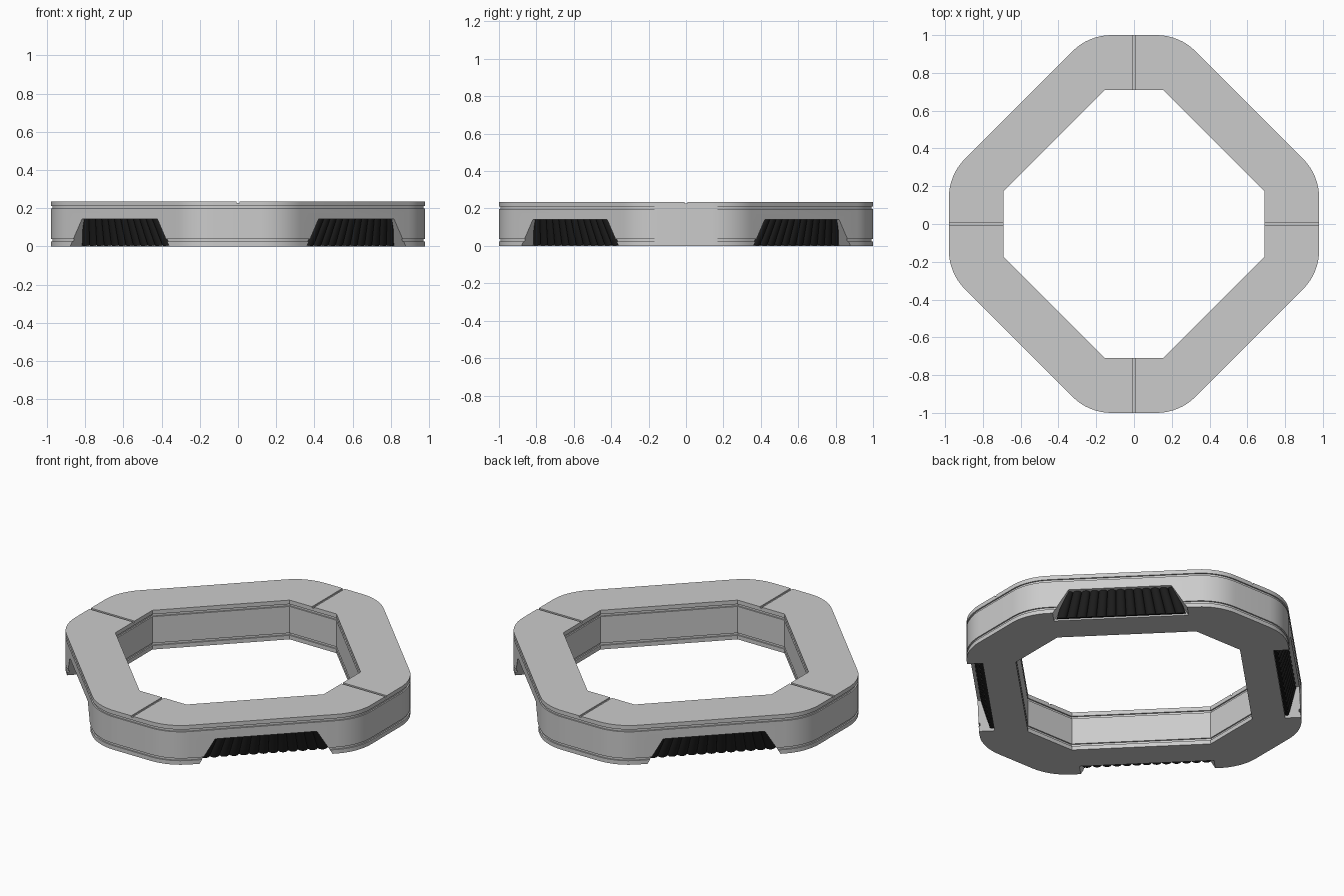
import bpy, bmesh
from math import pi, sin, cos, sqrt
from mathutils import Matrix

if "Cube" in bpy.data.objects:
    bpy.data.objects.remove(bpy.data.objects["Cube"])

H = 0.235
GROOVE = 0.008


def make_obj(name, loops, matrix=None):
    """Stack equal-length loops into a closed solid."""
    bm = bmesh.new()
    rows = [[bm.verts.new(p) for p in loop] for loop in loops]
    n = len(rows[0])
    for a, b in zip(rows, rows[1:]):
        for i in range(n):
            j = (i + 1) % n
            bm.faces.new((a[i], a[j], b[j], b[i]))
    bm.faces.new(rows[0][::-1])
    bm.faces.new(rows[-1])
    if matrix:
        bm.transform(matrix)
    bmesh.ops.recalc_face_normals(bm, faces=bm.faces)
    me = bpy.data.meshes.new(name)
    bm.to_mesh(me)
    bm.free()
    ob = bpy.data.objects.new(name, me)
    bpy.context.collection.objects.link(ob)
    return ob


def four_way(quarter):
    """Mirror a first-quadrant point run into a full closed loop."""
    q = quarter
    return (q + [(x, -y) for x, y in reversed(q)] +
            [(-x, -y) for x, y in q] + [(-x, y) for x, y in reversed(q)])


def outer_loop(off, z):
    r, seg, pts = 0.29 - off, 8, []
    for cx, cy, start in ((0.12, 0.71, pi / 2), (0.69, 0.14, pi / 4)):
        for i in range(seg + 1):
            a = start - pi / 4 * i / seg
            pts.append((cx + r * cos(a), cy + r * sin(a)))
    return [(x, y, z) for x, y in four_way(pts)]


def inner_loop(off, z):
    k = off * 0.414
    return [(x, y, z) for x, y in four_way([(0.155 + k, 0.71 + off), (0.69 + off, 0.175 + k)])]


def grooved(z0, z1):
    """Offsets and heights of a wall with two thin grooves."""
    g = GROOVE
    return [(0, z0), (0, 0.024), (g, 0.024), (g, 0.038), (0, 0.038),
            (0, 0.197), (g, 0.197), (g, 0.211), (0, 0.211), (0, z1)]


def box(name, sx, sy, cx, cy, z0, z1):
    c = [(cx - sx, cy - sy), (cx + sx, cy - sy), (cx + sx, cy + sy), (cx - sx, cy + sy)]
    return make_obj(name, [[(x, y, z) for x, y in c] for z in (z0, z1)])


# ring frame and its octagonal opening
frame = make_obj("ring_frame", [outer_loop(o, z) for o, z in grooved(0, H)])
cutters = [make_obj("opening_cutter", [inner_loop(o, z) for o, z in grooved(-0.1, H + 0.1)])]

# shallow seams across the four short arms
for s in (-1, 1):
    cutters.append(box("seam_cutter", 0.007, 0.2, 0, s * 0.86, H - 0.008, H + 0.05))
    cutters.append(box("seam_cutter", 0.2, 0.007, s * 0.86, 0, H - 0.008, H + 0.05))

black = bpy.data.materials.new("black_rubber")
black.diffuse_color = (0.012, 0.012, 0.012, 1)
black.use_nodes = True
black.node_tree.nodes["Principled BSDF"].inputs["Base Color"].default_value = black.diffuse_color

# trapezoid recesses on the diagonal sides, each with a ribbed tilted grip
FACE = (0.12 + 0.71) / sqrt(2) + 0.29
trapezoid = [(-0.379, -0.02), (0.379, -0.02), (0.28, 0.142), (-0.28, 0.142)]
RIBS, HALF, SEG = 13, 0.352, 8
pitch = 2 * HALF / RIBS
section = [(HALF, -0.07), (-HALF, -0.07)]
for k in range(RIBS):
    for i in range(SEG):
        a = pi * i / SEG
        section.append((-HALF + pitch * (k + 0.5 - 0.5 * cos(a)), 0.02 * sin(a)))
section.append((HALF, 0))
tilt = 0.30

for qx, qy, side in ((1, 1, "back_right"), (-1, 1, "back_left"),
                     (-1, -1, "front_left"), (1, -1, "front_right")):
    # local x along the side, local y outward
    out = (qx / sqrt(2), qy / sqrt(2))
    m = Matrix(((out[1], out[0], 0, 0), (-out[0], out[1], 0, 0), (0, 0, 1, 0), (0, 0, 0, 1)))
    cutters.append(make_obj("recess_cutter", [[(x, y, z) for x, z in trapezoid]
                                              for y in (FACE - 0.085, FACE + 0.1)], m))
    loops = []
    for d in (0.0, 0.15):
        loops.append([(x, FACE - 0.08 + y * cos(tilt) + d * sin(tilt),
                       0.008 - y * sin(tilt) + d * cos(tilt)) for x, y in section])
    # narrow the upper edge so the grip follows the recess
    loops[1] = [(x * 0.86, y, z) for x, y, z in loops[1]]
    grip = make_obj("ribbed_grip_" + side, loops, m)
    grip.data.materials.append(black)

# cut the frame
bpy.context.view_layer.objects.active = frame
for c in cutters:
    mod = frame.modifiers.new("cut", 'BOOLEAN')
    mod.operation = 'DIFFERENCE'
    mod.solver = 'EXACT'
    mod.object = c
    bpy.ops.object.modifier_apply(modifier=mod.name)
for c in cutters:
    bpy.data.objects.remove(c)

# smooth the rounded parts only
bpy.ops.object.select_all(action='DESELECT')
for ob in bpy.context.collection.objects:
    ob.select_set(True)
bpy.context.view_layer.objects.active = frame
bpy.ops.object.shade_smooth_by_angle(angle=0.5)
